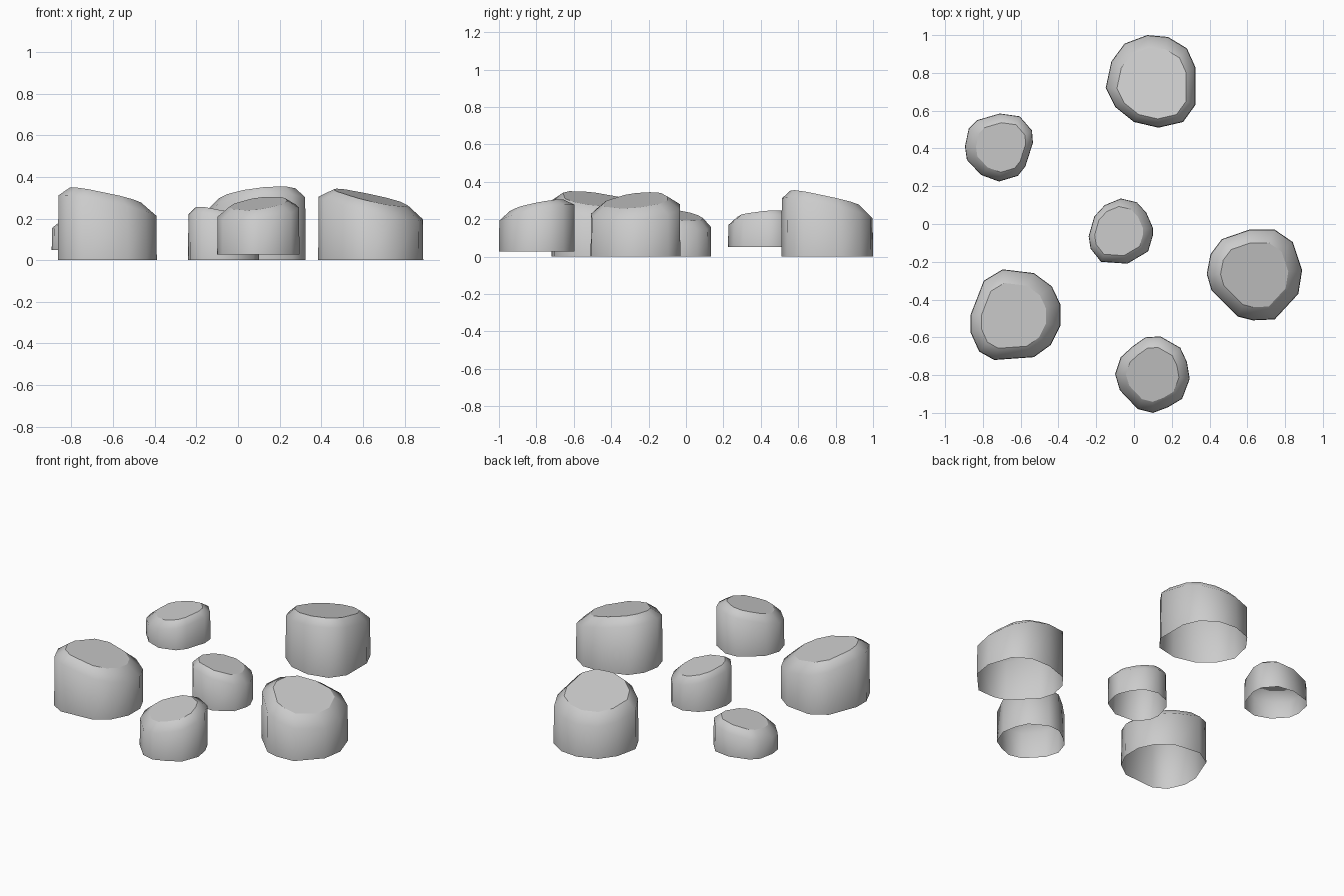
import bpy, bmesh
from mathutils import Vector

if "Cube" in bpy.data.objects:
    bpy.data.objects.remove(bpy.data.objects["Cube"])


def stone(name, outline, base, height, slope, drop, cap_scale, shift=(0, 0)):
    """Open-bottomed stone: upright wall, chamfered shoulder, tilted flat cap."""
    pts = [Vector(p) for p in reversed(outline)]
    xs, ys = [p.x for p in pts], [p.y for p in pts]
    mid = Vector(((min(xs) + max(xs)) / 2, (min(ys) + max(ys)) / 2))

    def top(p):
        return height + (p - mid).dot(Vector(slope))

    bm = bmesh.new()
    shoulder = [mid + (p - mid) * 0.99 for p in pts]
    cap = [mid + Vector(shift) + (p - mid) * cap_scale for p in pts]
    rings = [
        [bm.verts.new((p.x, p.y, base)) for p in pts],
        [bm.verts.new((p.x, p.y, top(p) - drop)) for p in shoulder],
        [bm.verts.new((p.x, p.y, top(p))) for p in cap],
    ]
    n = len(pts)
    for lo, hi in zip(rings, rings[1:]):
        for i in range(n):
            j = (i + 1) % n
            bm.faces.new((lo[i], lo[j], hi[j], hi[i])).smooth = True
    # Flat cap with a crisp rim
    lid = bm.faces.new(rings[-1])
    for e in lid.edges:
        e.smooth = False
    mesh = bpy.data.meshes.new(name)
    bm.to_mesh(mesh)
    bm.free()
    obj = bpy.data.objects.new(name, mesh)
    bpy.context.collection.objects.link(obj)


# Three large stones
stone("back_stone",
      [(.07, 1), (.18, .99), (.28, .93), (.325, .83), (.325, .63), (.26, .54),
       (.13, .51), (0, .54), (-.10, .62), (-.15, .72), (-.12, .86), (-.05, .955)],
      0, .306, (.09, -.21), .05, .77, (.005, -.01))
stone("left_stone",
      [(-.695, -.24), (-.53, -.26), (-.435, -.33), (-.39, -.425), (-.39, -.54),
       (-.44, -.64), (-.53, -.705), (-.74, -.72), (-.82, -.675), (-.865, -.575),
       (-.865, -.48), (-.795, -.30)],
      0, .305, (-.20, -.10), .05, .72, (-.01, -.005))
stone("right_stone",
      [(.61, -.03), (.745, -.03), (.84, -.095), (.89, -.245), (.87, -.37),
       (.745, -.505), (.63, -.51), (.55, -.49), (.41, -.35), (.385, -.265),
       (.405, -.16), (.465, -.08)],
      0, .30, (-.22, .10), .05, .71)

# Three small stones
stone("front_stone",
      [(.06, -.60), (.14, -.595), (.245, -.655), (.28, -.73), (.295, -.82),
       (.255, -.925), (.18, -.97), (.10, -1), (.02, -.98), (-.075, -.88),
       (-.10, -.795), (-.07, -.705), (-.01, -.65)],
      .027, .272, (.12, .20), .04, .71)
stone("centre_stone",
      [(-.07, .135), (.015, .115), (.065, .06), (.10, -.02), (.10, -.06),
       (.075, -.145), (-.035, -.21), (-.175, -.20), (-.23, -.13), (-.24, -.065),
       (-.21, .04), (-.155, .10)],
      0, .22, (-.20, -.14), .038, .755, (-.01, 0))
stone("far_left_stone",
      [(-.71, .585), (-.605, .57), (-.54, .495), (-.535, .43), (-.575, .305),
       (-.615, .255), (-.715, .225), (-.81, .26), (-.885, .34), (-.895, .41),
       (-.875, .505), (-.83, .55)],
      .05, .22, (.16, .08), .037, .73, (.01, 0))
